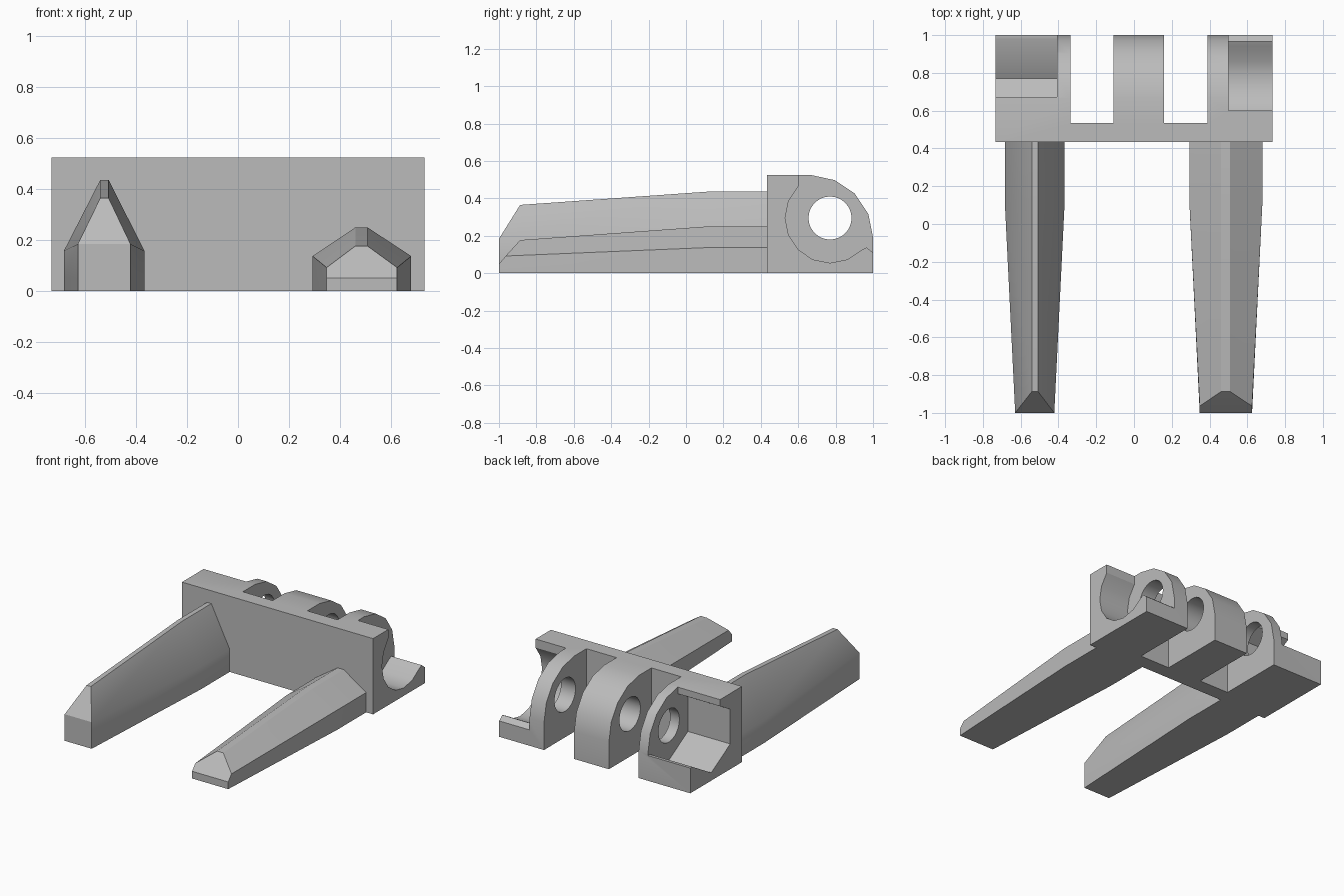
import bpy, bmesh
from math import cos, sin, pi, radians

cube = bpy.data.objects.get("Cube")
if cube:
    bpy.data.objects.remove(cube, do_unlink=True)

grey = bpy.data.materials.new("plain grey")
grey.use_nodes = True
colour = (0.5, 0.5, 0.5, 1)
grey.diffuse_color = colour
grey.node_tree.nodes["Principled BSDF"].inputs["Base Color"].default_value = colour


def finish(name, bm):
    bmesh.ops.recalc_face_normals(bm, faces=bm.faces)
    mesh = bpy.data.meshes.new(name)
    bm.to_mesh(mesh)
    bm.free()
    mesh.materials.append(grey)
    obj = bpy.data.objects.new(name, mesh)
    bpy.context.collection.objects.link(obj)
    return obj


def activate(obj):
    bpy.ops.object.select_all(action='DESELECT')
    obj.select_set(True)
    bpy.context.view_layer.objects.active = obj


def extrude_x(name, profile, x0, x1):
    """Solid from a (y, z) outline swept along x."""
    bm = bmesh.new()
    face = bm.faces.new([bm.verts.new((x0, y, z)) for y, z in profile])
    new = bmesh.ops.extrude_face_region(bm, geom=[face])["geom"]
    moved = [v for v in new if isinstance(v, bmesh.types.BMVert)]
    bmesh.ops.translate(bm, verts=moved, vec=(x1 - x0, 0, 0))
    return finish(name, bm)


def arc(cy, cz, r, start, end, steps):
    angles = [radians(start + (end - start) * i / steps) for i in range(steps + 1)]
    return [(cy + r * cos(a), cz + r * sin(a)) for a in angles]


def cut(obj, cutter):
    cutter.hide_render = True
    mod = obj.modifiers.new("cut", 'BOOLEAN')
    mod.operation, mod.solver, mod.object = 'DIFFERENCE', 'EXACT', cutter
    activate(obj)
    bpy.ops.object.modifier_apply(modifier=mod.name)
    bpy.data.objects.remove(cutter, do_unlink=True)


def smooth(obj):
    activate(obj)
    bpy.ops.object.shade_smooth_by_angle(angle=radians(30))


# Hinge block: rounded outline across the full width
W, TOP, FRONT = 0.733, 0.525, 0.433
PIN = (0.77, 0.295)
outline = [(FRONT, 0), (1, 0)] + arc(0.667, 0.19, 0.333, 0, 90, 4)
outline[-1] = (0.667, TOP)
hinge = extrude_x("hinge_block", outline + [(FRONT, TOP)], -W, W)

# Slots between the three knuckles
for x0, x1 in ((-0.337, -0.109), (0.158, 0.389)):
    slot = [(0.535, -1), (2, -1), (2, 1), (0.535, 1)]
    cut(hinge, extrude_x("slot_cutter", slot, x0, x1))

# Pin bore
cut(hinge, extrude_x("bore_cutter", arc(*PIN, 0.115, 0, 348.75, 31), -1, 1))

# Round bolt-head recess, open to the top and back
recess = arc(*PIN, 0.24, 135, 315, 8)
recess += [(0.965, 0.138), (1.0, 0.11), (1.1, 0.03), (1.1, 1), (recess[0][0], 1)]
cut(hinge, extrude_x("bolt_recess_cutter", recess, 0.5, 1))

# Hexagonal nut pocket with a small lip at the top
pocket = arc(*PIN, 0.24, 150, 330, 3)
pocket += [(1.1, pocket[-1][1]), (1.1, 1), (0.672, 1), (0.672, 0.478)]
cut(hinge, extrude_x("nut_pocket_cutter", pocket, -1, -0.408))
smooth(hinge)


def prong(name, ridge, base, tip):
    """Ridged prong; base = (x0, x1, shoulder z, ridge z),
    tip adds the y of the shoulder."""
    bm = bmesh.new()

    def section(x0, x1, shoulder, peak, ys):
        left = [(x0, 0), (x0, 0.05), (x0, shoulder), (ridge[0], peak)]
        right = [(ridge[1], peak), (x1, shoulder), (x1, 0.05), (x1, 0)]
        ys = ys + ys[::-1]
        return [bm.verts.new((x, y, z)) for (x, z), y in zip(left + right, ys)]

    rings = [section(*base, [FRONT] * 4), section(*base, [0.117] * 4),
             section(*tip[:4], [-1, -1, tip[4], -0.887])]
    for a, b in zip(rings, rings[1:]):
        for i in range(8):
            j = (i + 1) % 8
            bm.faces.new((a[i], a[j], b[j], b[i]))
    bm.faces.new(rings[0])
    end = rings[-1]
    for i in range(3):
        bm.faces.new((end[i], end[i + 1], end[6 - i], end[7 - i]))
    # Merge the flat pieces of the tip
    bmesh.ops.dissolve_limit(bm, angle_limit=radians(0.5), verts=bm.verts, edges=bm.edges)
    smooth(finish(name, bm))


prong("tall_prong", (-0.541, -0.508), (-0.684, -0.367, 0.157, 0.436),
      (-0.629, -0.422, 0.184, 0.365, -1))
prong("low_prong", (0.461, 0.508), (0.293, 0.68, 0.137, 0.25),
      (0.348, 0.625, 0.092, 0.177, -0.964))
